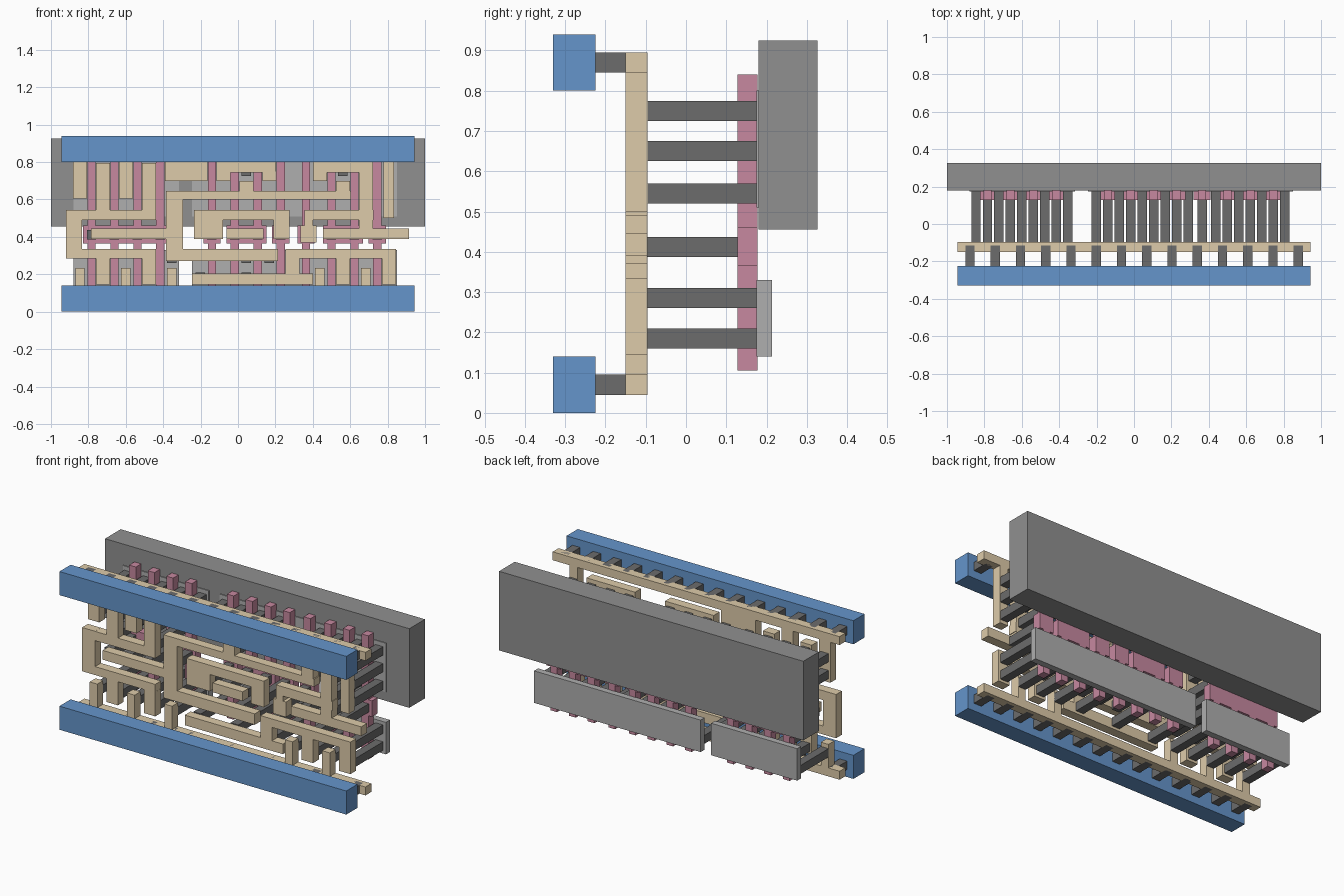
import bpy, bmesh

if "Cube" in bpy.data.objects:
    bpy.data.objects.remove(bpy.data.objects["Cube"])

BLUE, TAN, PINK = (0.13, 0.30, 0.60), (0.73, 0.60, 0.40), (0.57, 0.25, 0.35)
DARK, GREY, LIGHT = (0.15, 0.15, 0.15), (0.28, 0.28, 0.28), (0.43, 0.43, 0.43)
# Layers: front face, back face, colour
LAYERS = {"well": (0.18, 0.327, GREY), "diffusion": (0.175, 0.213, LIGHT),
          "gate": (0.128, 0.178, PINK), "rail": (-0.33, -0.225, BLUE),
          "post": (-0.226, -0.115, DARK), "wire": (-0.15, -0.095, TAN),
          "contact": (-0.097, 0.176, DARK)}
MATS = {}


def material(color):
    if color not in MATS:
        MATS[color] = bpy.data.materials.new("colour")
        MATS[color].diffuse_color = (*color, 1)
    return MATS[color]


def layer(name, kind, rects):
    """Extrude rectangles (x0, x1, z0, z1) through the depth of a layer."""
    y0, y1, color = LAYERS[kind]
    bm = bmesh.new()
    for x0, x1, z0, z1 in rects:
        for v in bmesh.ops.create_cube(bm, size=1)["verts"]:
            v.co = (x1 if v.co.x > 0 else x0, y1 if v.co.y > 0 else y0, z1 if v.co.z > 0 else z0)
    me = bpy.data.meshes.new(name)
    bm.to_mesh(me)
    bm.free()
    me.materials.append(material(color))
    bpy.context.collection.objects.link(bpy.data.objects.new(name, me))


def col(i):
    """Contact columns at even pitch, with wider steps between the three groups."""
    return -0.845 + 0.1228 * i + (0.03 if i > 4 else 0) + (0.025 if i > 9 else 0)


def across(i, j, z, h=0.055):
    return (col(i) - 0.037, col(j) + 0.037, z - h / 2, z + h / 2)


def up(cols, z0, z1, w=0.075):
    return [(col(i) - w / 2, col(i) + w / 2, z0, z1) for i in cols]


def dots(cols, *zs):
    return [r for z in zs for r in up(cols, z - 0.025, z + 0.025, 0.05)]


# Back well block and diffusion plates
layer("well_block", "well", [(-1, 1, 0.455, 0.925)])
for name, z0, z1 in (("lower_diffusion", 0.14, 0.33), ("upper_diffusion", 0.51, 0.80)):
    layer(name, "diffusion", [(-0.88, -0.315, z0, z1), (-0.245, 0.85, z0, z1)])

# Gate strips halfway between columns, with contact pads
half = [i + 0.5 for i in range(13) if i != 4]
gate_x = [(col(int(i)) + col(int(i) + 1)) / 2 for i in half]
layer("gate_strips", "gate", [(x - 0.022, x + 0.022, 0.105, 0.84) for x in gate_x])
layer("gate_pads", "gate", [(gate_x[a] - 0.046, gate_x[b] + 0.046, 0.365, 0.46) for a, b in
                            ((0, 3), (4, 4), (5, 6), (7, 7), (8, 8), (9, 10), (11, 11))])

# Front rails, their short posts and the thin strips behind them
layer("front_rails", "rail", [(-0.943, 0.943, z, z + 0.14) for z in (0, 0.80)])
layer("rail_posts", "post", [(x - 0.025, x + 0.025, z - 0.025, z + 0.025) for z in (0.07, 0.87)
                             for x in [-0.877 + 0.135 * i for i in range(14)]])
layer("rail_strips", "wire", [(-0.943, 0.943, z, z + 0.05) for z in (0.045, 0.845)])

# Stubs reaching from the strips
layer("lower_stubs", "wire", up((0, 2, 4, 10, 12), 0.09, 0.235, 0.05))
layer("upper_stubs", "wire", up((0, 2), 0.605, 0.85) + up((13,), 0.50, 0.85, 0.055)
      + [across(4, 5, 0.775, 0.15)])

# Left branching wire
layer("left_wire", "wire", [across(0, 3, 0.517), across(0, 3, 0.31, 0.05), (-0.92, -0.835, 0.285, 0.545)]
      + up((1, 3), 0.54, 0.795) + up((1, 3), 0.145, 0.29))

# Middle wire with its long arms
layer("middle_wire", "wire", [(-0.785, -0.3, 0.39, 0.445), (-0.385, -0.295, 0.27, 0.645),
      (-0.385, 0.605, 0.60, 0.645), (-0.375, 0.215, 0.27, 0.335)] + up((7, 11), 0.64, 0.70))

# Hook and link pads inside the middle wire
layer("inner_hook", "wire", [(-0.235, 0.275, 0.49, 0.545), (-0.235, -0.08, 0.39, 0.50),
                             (0.19, 0.275, 0.39, 0.50)])
layer("link_pads", "wire", [(gate_x[a] - 0.046, gate_x[a + 1] + 0.03, 0.39, 0.445) for a in (5, 9)])

# Bridges hanging below the upper strip
layer("upper_bridges", "wire", [across(6, 8, 0.772), across(10, 12, 0.772)] + up((6, 8, 10), 0.70, 0.75))

# Right wire and its arm
layer("right_wire", "wire", [(0.355, 0.725, 0.49, 0.545), (0.355, 0.40, 0.44, 0.50),
      (0.335, 0.42, 0.37, 0.46), (0.67, 0.915, 0.39, 0.445)] + up((12,), 0.39, 0.75))

# Lower right stepped wire
layer("lower_right_wire", "wire", [across(9, 13, 0.31, 0.05), (-0.245, 0.40, 0.145, 0.205)]
      + up((9, 11, 13), 0.145, 0.335))

# Long contacts from the wires to the back layers
every = [i for i in range(14)]
layer("upper_contacts", "contact", dots(every[:9] + every[10:], 0.75)
      + dots((0, 1, 2, 3, 7, 11, 12, 13), 0.65) + dots((1, 3, 12, 13), 0.545))
layer("lower_contacts", "contact", dots((1, 3, 4, 7, 8, 9, 11, 13), 0.285)
      + dots([0, 1, 2, 3, 4, 5, 7, 9, 10, 11, 12, 13], 0.185))
layer("gate_contacts", "contact", [(x - 0.025, x + 0.025, 0.387, 0.437) for x in gate_x])

for m in bpy.data.materials:
    if m.users and not m.is_grease_pencil:
        m.use_nodes = True
        m.node_tree.nodes["Principled BSDF"].inputs["Base Color"].default_value = m.diffuse_color
